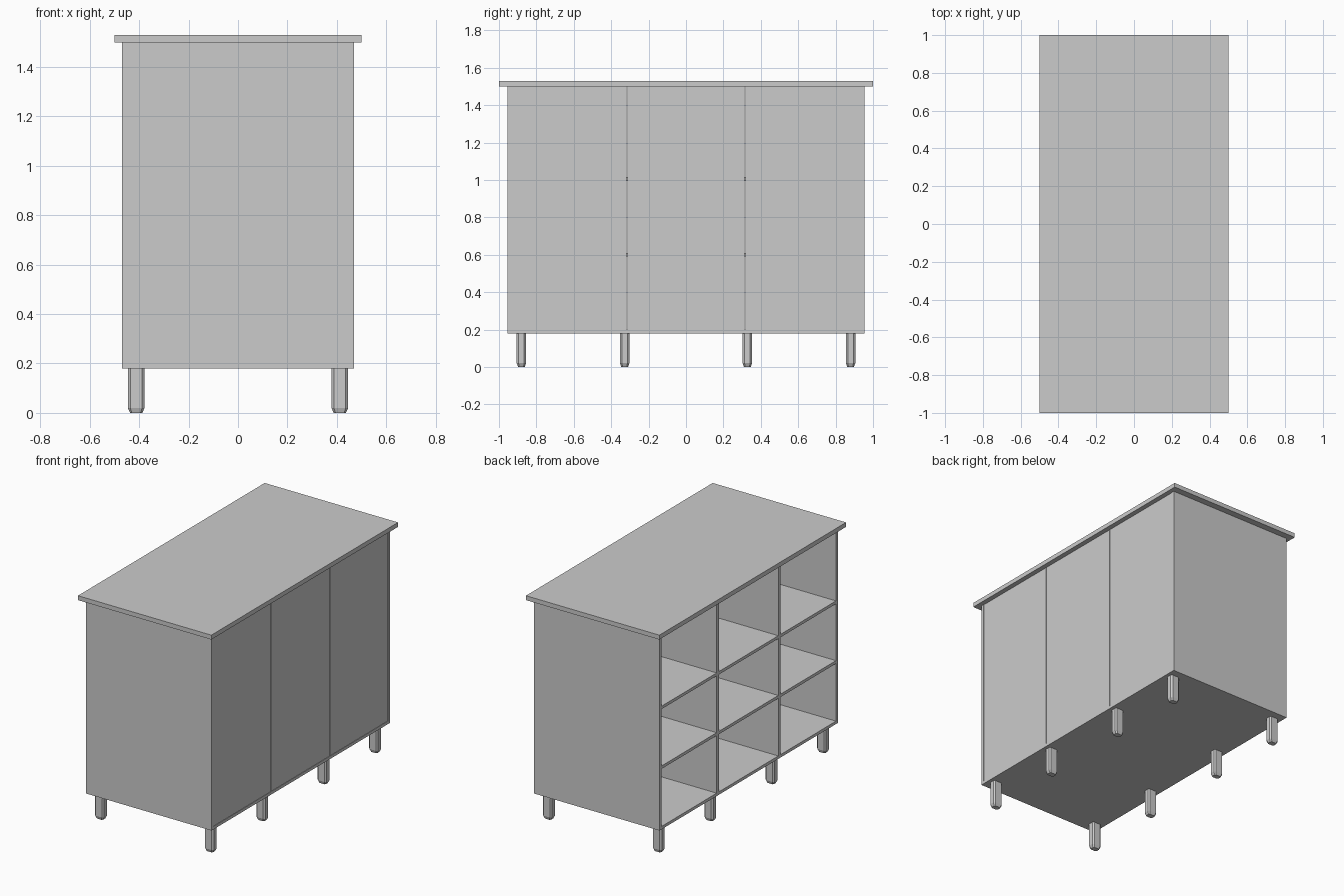
import bpy, bmesh

if "Cube" in bpy.data.objects:
    bpy.data.objects.remove(bpy.data.objects["Cube"])


def box(name, x, y, z):
    """Axis-aligned box from (min, max) pairs."""
    bm = bmesh.new()
    bmesh.ops.create_cube(bm, size=1)
    for v in bm.verts:
        v.co = [r[0] if c < 0 else r[1] for c, r in zip(v.co, (x, y, z))]
    me = bpy.data.meshes.new(name)
    bm.to_mesh(me)
    bm.free()
    ob = bpy.data.objects.new(name, me)
    bpy.context.collection.objects.link(ob)
    return ob


def leg(name, cx, cy):
    """Chamfered post narrowing at the foot."""
    hx, hy, c = 0.034, 0.025, 0.010
    ring = [(hx, hy - c), (hx - c, hy), (c - hx, hy), (-hx, hy - c),
            (-hx, c - hy), (c - hx, -hy), (hx - c, -hy), (hx, c - hy)]
    bm = bmesh.new()
    rings = [[bm.verts.new((cx + x * s, cy + y * s, z)) for x, y in ring]
             for z, s in ((0, 0.72), (0.02, 1), (0.18, 1))]
    for a, b in zip(rings, rings[1:]):
        for i in range(8):
            j = (i + 1) % 8
            bm.faces.new((a[i], a[j], b[j], b[i]))
    bm.faces.new(rings[0][::-1])
    bm.faces.new(rings[-1])
    me = bpy.data.meshes.new(name)
    bm.to_mesh(me)
    bm.free()
    bpy.context.collection.objects.link(bpy.data.objects.new(name, me))


W, D, T = 0.47, 0.955, 0.02   # body half width, half length, board thickness

# Worktop and base board
box("worktop", (-0.5, 0.5), (-1, 1), (1.5, 1.53))
box("base_board", (-W, W), (-D, D), (0.18, 0.2))

# End panels and inner dividers
for s, side in ((-1, "front"), (1, "back")):
    box(side + "_end_panel", (-W, W), sorted((s * D, s * (D - T))), (0.2, 1.5))
    box(side + "_divider", (-W, 0.45), (s * 0.33 - 0.013, s * 0.33 + 0.013), (0.2, 1.5))

# Closing panels on the right side
for i, (a, b) in enumerate(((-D + T, -0.317), (-0.314, 0.314), (0.317, D - T))):
    box(f"closing_panel_{i + 1}", (0.448, 0.467), (a, b), (0.2, 1.5))

# Shelves, open towards the left side
for i, (a, b) in enumerate(((-D + T, -0.343), (-0.317, 0.317), (0.343, D - T))):
    for j, top in enumerate((0.61, 1.015)):
        box(f"shelf_{i + 1}_{j + 1}", (-W, 0.45), (a, b), (top - T, top))

# Legs
for x in (-0.412, 0.412):
    for y in (-0.88, -0.328, 0.328, 0.88):
        leg("leg", x, y)
